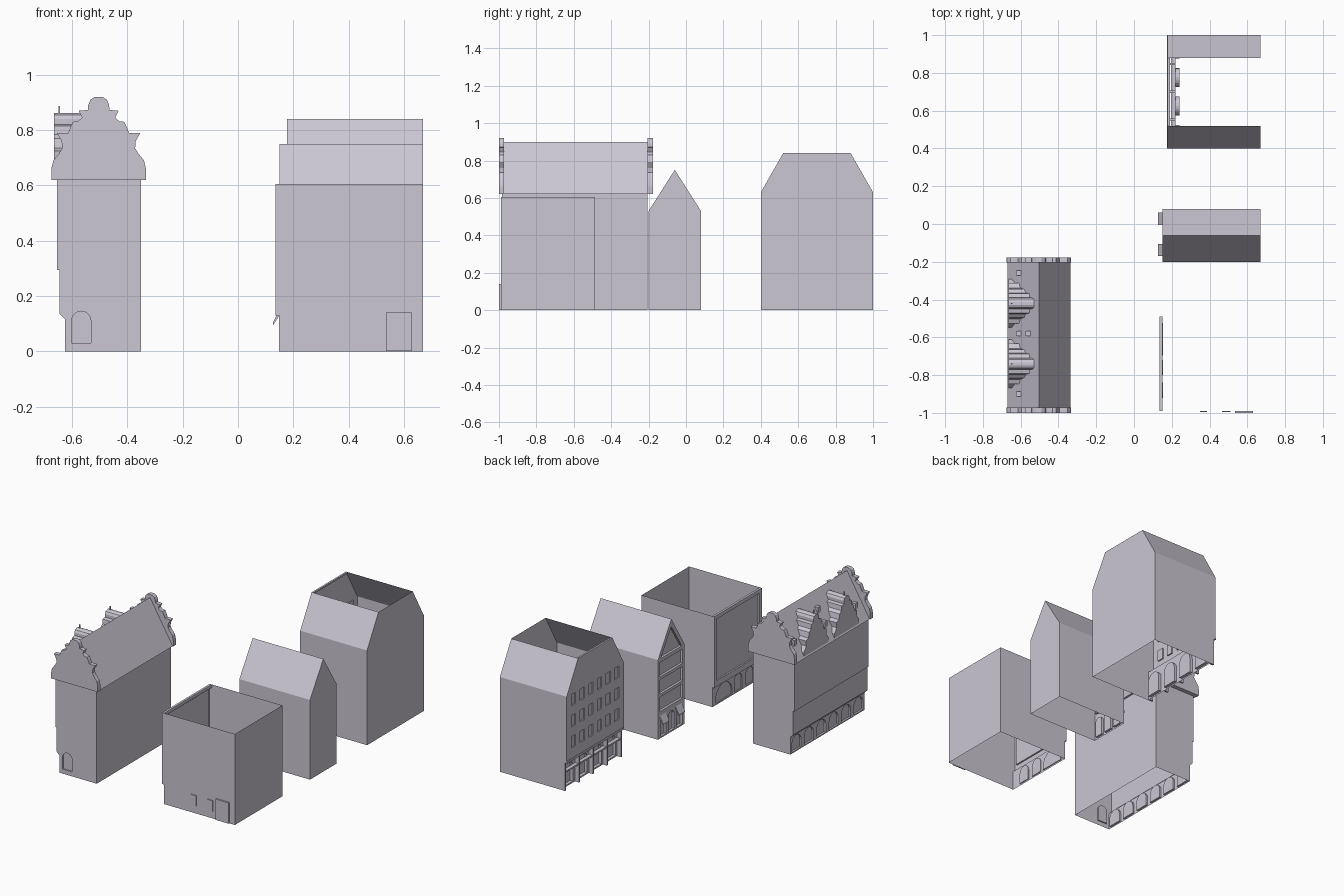
import bpy, bmesh, math
from mathutils import Vector

default_cube = bpy.data.objects.get("Cube")
if default_cube:
    bpy.data.objects.remove(default_cube, do_unlink=True)

stone = bpy.data.materials.new("pale lilac stone")
stone.use_nodes = True
stone_colour = (0.60, 0.57, 0.65, 1)
stone.diffuse_color = stone_colour
stone.node_tree.nodes["Principled BSDF"].inputs["Base Color"].default_value = stone_colour


def finish(name, mesh_data):
    """Turn a bmesh into a coloured object."""
    mesh = bpy.data.meshes.new(name)
    mesh_data.to_mesh(mesh)
    mesh_data.free()
    mesh.materials.append(stone)
    part = bpy.data.objects.new(name, mesh)
    bpy.context.collection.objects.link(part)
    return part


def place(axis, offset, a, b):
    """Point on a plane across the x or y axis, b being the height."""
    return Vector((offset, a, b)) if axis == "x" else Vector((a, offset, b))


def wall(name, axis, offset, outline, side, holes=(), depth=0.0):
    """Flat wall facing side (+1 or -1), with recessed openings."""
    bm = bmesh.new()
    edges, loops = [], []
    for loop in [outline, *holes]:
        verts = [bm.verts.new(place(axis, offset, *p)) for p in loop]
        edges += [bm.edges.new((verts[i - 1], verts[i])) for i in range(len(verts))]
        loops.append(verts)
    outward = place(axis, side, 0, 0)
    if holes:
        bmesh.ops.triangle_fill(bm, edges=edges, use_beauty=True, normal=outward)
    else:
        bm.faces.new(loops[0])
    for loop in loops[1:]:
        inner = [bm.verts.new(v.co - outward * depth) for v in loop]
        for i in range(len(loop)):
            bm.faces.new((loop[i - 1], loop[i], inner[i], inner[i - 1]))
        bm.faces.new(inner)
    bmesh.ops.recalc_face_normals(bm, faces=bm.faces[:])
    bm.normal_update()
    biggest = max(bm.faces, key=lambda f: f.calc_area())
    if biggest.normal.dot(outward) < 0:
        bmesh.ops.reverse_faces(bm, faces=bm.faces[:])
    return finish(name, bm)


def prism(name, axis, start, end, outline):
    """Closed solid swept from an outline along the x or y axis."""
    bm = bmesh.new()
    near = [bm.verts.new(place(axis, start, *p)) for p in outline]
    far = [bm.verts.new(place(axis, end, *p)) for p in outline]
    bm.faces.new(near)
    bm.faces.new(far)
    for i in range(len(near)):
        bm.faces.new((near[i - 1], near[i], far[i], far[i - 1]))
    bmesh.ops.recalc_face_normals(bm, faces=bm.faces[:])
    return finish(name, bm)


def sheet(name, corners):
    bm = bmesh.new()
    bm.faces.new([bm.verts.new(c) for c in corners])
    return finish(name, bm)


def rect(a0, a1, b0, b1):
    return [(a0, b0), (a1, b0), (a1, b1), (a0, b1)]


def arch(centre, width, bottom, top, steps=10):
    r = width / 2
    curve = [(centre + r * math.cos(math.pi * i / steps),
              top - r + r * math.sin(math.pi * i / steps)) for i in range(steps + 1)]
    return [(centre - r, bottom), (centre + r, bottom)] + curve


def box(name, x0, x1, y0, y1, z0, z1):
    return prism(name, "x", x0, x1, rect(y0, y1, z0, z1))


def mirrored(half, centre):
    """Full symmetric outline from (half width, height) points."""
    return ([(centre + w, z) for w, z in half]
            + [(centre - w, z) for w, z in reversed(half) if w > 0])


EAST = 0.67

# Square open house
south, north, top, step = -0.99, -0.49, 0.605, 0.13
side = [(0.148, 0), (EAST, 0), (EAST, top), (0.135, top), (0.135, step), (0.148, step)]
wall("square_house_front_wall", "y", south, side, -1)
wall("square_house_back_wall", "y", north, side, 1)
wall("square_house_left_wall", "x", EAST, rect(south, north, 0, top), 1)
wall("square_house_facade", "x", 0.135, rect(south, north, step, top), -1,
     [rect(south + 0.025, north - 0.025, step + 0.04, top - 0.025)], 0.01)
wall("square_house_arcade", "x", 0.148, rect(south, north, 0, step), -1,
     [arch(-0.61, 0.17, 0.01, 0.12), arch(-0.76, 0.08, 0.01, 0.12),
      arch(-0.88, 0.08, 0.01, 0.12)], 0.006)
box("square_house_parapet", 0.135, 0.15, south, north, top - 0.02, top)
box("square_house_door", 0.535, 0.63, -1, south, 0.002, 0.14)
for x0, x1 in ((0.35, 0.387), (0.465, 0.51)):
    box("square_house_window", x0, x1, south - 0.005, south, 0.05, 0.12)

# Narrow gabled house
south, north, eave, ridge, face = -0.2, 0.08, 0.53, 0.75, 0.15
middle = (south + north) / 2
gable = [(south, 0), (north, 0), (north, eave), (middle, ridge), (south, eave)]
panes = [rect(south + 0.02, north - 0.02, z, z + 0.095) for z in (0.18, 0.295, 0.41)]
panes.append([(south + 0.03, eave), (north - 0.03, eave), (middle, ridge - 0.05)])
doors = [arch(middle + o, 0.06, 0.01, 0.14) for o in (-0.085, 0, 0.085)]
wall("narrow_house_facade", "x", face, gable, -1, panes + doors, 0.015)
wall("narrow_house_left_wall", "x", EAST, gable, 1)
for name, y, way in (("front", south, -1), ("back", north, 1)):
    wall(f"narrow_house_{name}_wall", "y", y, rect(face, EAST, 0, eave), way)
    slope = [(face, y, eave), (EAST, y, eave), (EAST, middle, ridge), (face, middle, ridge)]
    sheet(f"narrow_house_{name}_roof", slope if way < 0 else slope[::-1])
for y in (-0.17, -0.005):
    prism("narrow_house_awning", "y", y, y + 0.065,
          [(face, 0.15), (0.127, 0.105), (0.127, 0.095), (face, 0.13)])

# Broad house with a cut-off roof
south, north, eave, top, step = 0.4, 1.0, 0.63, 0.84, 0.2
face, back = 0.178, 0.22
inner_s, inner_n = 0.52, 0.88
crown = [(north, eave), (inner_n, top), (inner_s, top), (south, eave)]
windows = [rect(y, y + 0.045, z, z + 0.075)
           for z in (0.27, 0.41, 0.55) for y in (0.45 + 0.091 * i for i in range(6))]
wall("broad_house_facade", "x", face, [(south, step), (north, step)] + crown, -1, windows, 0.008)
wall("broad_house_left_wall", "x", EAST, [(south, 0), (north, 0)] + crown, 1)
side = [(back, 0), (EAST, 0), (EAST, eave), (face, eave), (face, step), (back, step)]
for name, y, inner, way in (("front", south, inner_s, -1), ("back", north, inner_n, 1)):
    wall(f"broad_house_{name}_wall", "y", y, side, way)
    slope = [(face, y, eave), (EAST, y, eave), (EAST, inner, top), (face, inner, top)]
    sheet(f"broad_house_{name}_roof", slope if way < 0 else slope[::-1])
bays = [0.475 + 0.15 * i for i in range(4)]
wall("broad_house_arcade", "x", back, rect(south, north, 0, step), -1,
     [arch(y, 0.1, 0.01, 0.16) for y in bays], 0.02)
for i in range(5):
    y = south + 0.006 + 0.147 * i
    box("broad_house_pilaster", face + 0.012, back, y - 0.006, y + 0.006, 0, step)
box("broad_house_cornice", face - 0.003, 0.19, south, north, step - 0.015, step)
box("broad_house_rail", 0.195, back, south, north, 0.115, 0.125)
box("broad_house_coping", face, 0.19, inner_s, inner_n, top - 0.01, top)

# Tall house walls, stepping in towards the street
south, north, eave, ridge = -0.985, -0.205, 0.62, 0.9
right, left, centre = -0.655, -0.35, -0.504
side = [(-0.625, 0), (left, 0), (left, eave), (right, eave), (right, 0.295),
        (-0.645, 0.295), (-0.645, 0.135), (-0.625, 0.115)]
wall("tall_house_front_wall", "y", south, side, -1, [arch(-0.567, 0.07, 0.03, 0.145)], 0.008)
wall("tall_house_back_wall", "y", north, side, 1)
wall("tall_house_left_wall", "x", left, rect(south, north, 0, eave), 1)
wall("tall_house_upper_facade", "x", right, rect(south, north, 0.295, eave), -1)
wall("tall_house_middle_facade", "x", -0.645, rect(south, north, 0.135, 0.295), -1)
sheet("tall_house_ledge", [(right, south, 0.295), (right, north, 0.295),
                           (-0.645, north, 0.295), (-0.645, south, 0.295)])
sheet("tall_house_lower_ledge", [(-0.645, south, 0.135), (-0.645, north, 0.135),
                                 (-0.625, north, 0.115), (-0.625, south, 0.115)])
wall("tall_house_arcade", "x", -0.625, rect(south, north, 0, 0.115), -1,
     [arch(south + 0.065 + 0.13 * i, 0.095, 0.008, 0.108) for i in range(6)], 0.012)

# Tall house roof and scrolled end gables
half_width = 0.167
for name, way in (("right", -1), ("left", 1)):
    low = centre + way * half_width
    slope = [(low, south, eave), (low, north, eave), (centre, north, ridge), (centre, south, ridge)]
    sheet(f"tall_house_{name}_roof", slope if way > 0 else slope[::-1])
    edge = left if way > 0 else right
    sheet(f"tall_house_{name}_soffit", [(edge, south, eave), (low, south, eave),
                                        (low, north, eave), (edge, north, eave)])
scroll = [(0.171, 0.62), (0.171, 0.66), (0.164, 0.69), (0.144, 0.715), (0.132, 0.735),
          (0.134, 0.76), (0.151, 0.79), (0.11, 0.79), (0.1, 0.815), (0.092, 0.83),
          (0.075, 0.832), (0.06, 0.845), (0.072, 0.87), (0.039, 0.873), (0.038, 0.89),
          (0.03, 0.91), (0.015, 0.92)]
for name, y in (("front", -1.0), ("back", -0.205)):
    prism(f"tall_house_{name}_gable", "y", y, y + 0.028, mirrored(scroll, centre))


def roof_height(x):
    return eave + (x - centre + half_width) * (ridge - eave) / half_width


# Scrolled dormers with finials, and small roof vents
dormer = [(0.13, 0.62), (0.128, 0.66), (0.105, 0.69), (0.108, 0.725), (0.082, 0.735),
          (0.075, 0.77), (0.056, 0.785), (0.052, 0.815), (0.03, 0.82), (0.03, 0.84),
          (0.022, 0.855), (0.008, 0.862)]
for y in (-0.42, -0.74):
    prism("dormer", "x", -0.665, -0.53, mirrored(dormer, y))
    box("dormer_finial", -0.65, -0.644, y - 0.003, y + 0.003, 0.86, 0.887)
for x, y in ((-0.61, -0.26), (-0.61, -0.58), (-0.56, -0.58), (-0.61, -0.9)):
    z = roof_height(x)
    box("roof_vent", x - 0.015, x + 0.012, y - 0.013, y + 0.013, z - 0.02, z + 0.02)
